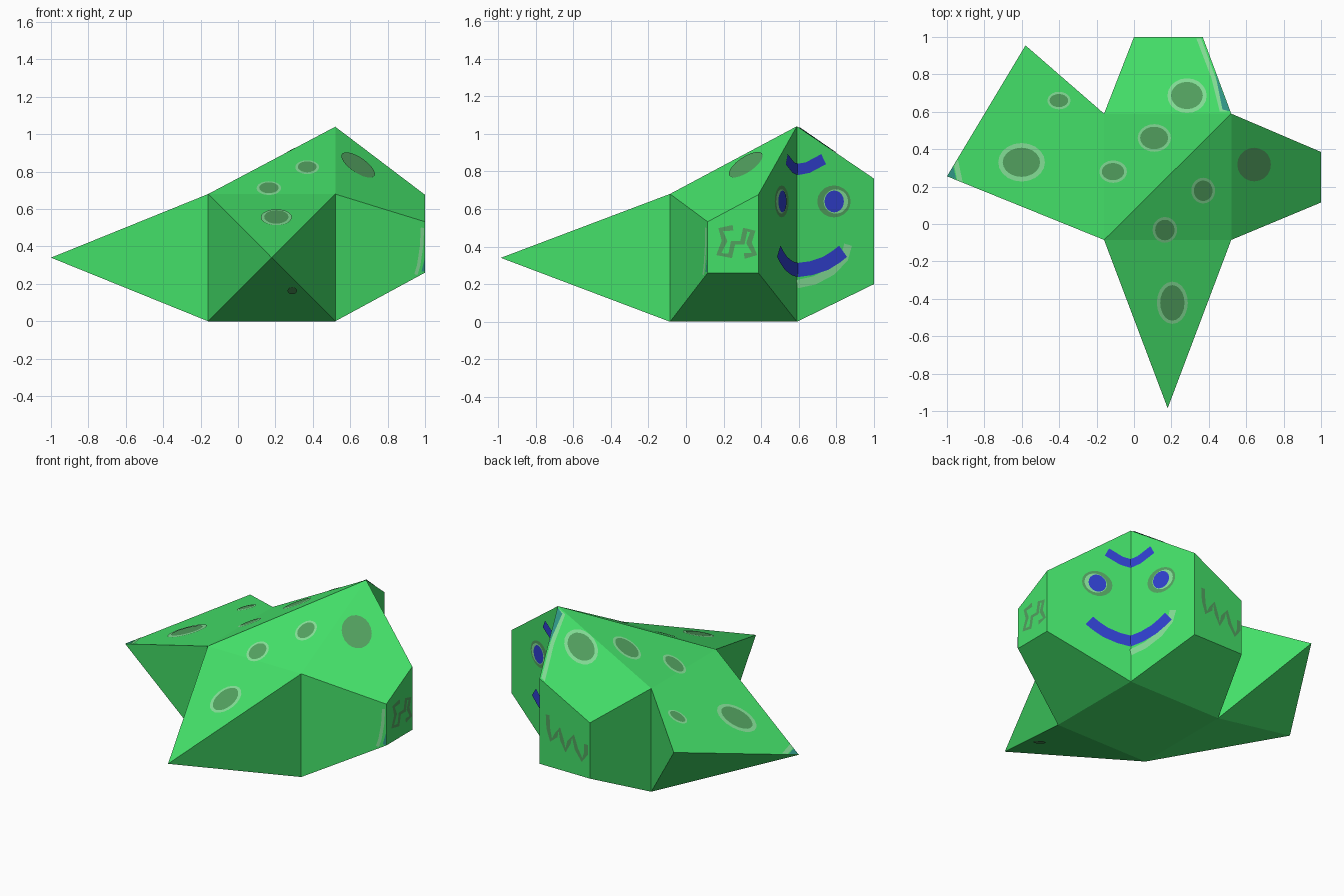
import bpy, bmesh, math
from mathutils import Vector as V

if "Cube" in bpy.data.objects:
    bpy.data.objects.remove(bpy.data.objects["Cube"])


def material(name, r, g, b):
    lin = [((c / 255 + 0.055) / 1.055) ** 2.4 for c in (r, g, b)]
    m = bpy.data.materials.new(name)
    m.diffuse_color = (*lin, 1)
    m.use_nodes = True
    m.node_tree.nodes["Principled BSDF"].inputs["Base Color"].default_value = m.diffuse_color
    return m


GREEN = material("bright_green", 68, 224, 105)
DARK = material("spot_green", 82, 160, 95)
PALE = material("pale_green", 132, 222, 150)
BLUE = material("face_blue", 48, 64, 205)
TEAL = material("teal", 48, 150, 135)
CENTRE = V((0.18, 0.255, 0.34))


def build(name, polys, mat, outward=None):
    """Mesh from point loops; faces point outward (or away from the mean point)."""
    bm = bmesh.new()
    for poly in polys:
        bm.faces.new([bm.verts.new(p) for p in poly])
    bmesh.ops.remove_doubles(bm, verts=bm.verts[:], dist=1e-5)
    bm.normal_update()
    mean = sum((v.co for v in bm.verts), V()) / len(bm.verts)
    for f in bm.faces:
        if f.normal.dot(outward or f.calc_center_median() - mean) < 0:
            f.normal_flip()
    me = bpy.data.meshes.new(name)
    bm.to_mesh(me)
    bm.free()
    me.materials.append(mat)
    ob = bpy.data.objects.new(name, me)
    bpy.context.collection.objects.link(ob)


# Central block: box corners with one raised corner
X0, X1, Y0, Y1, H, PEAK = -0.16, 0.52, -0.085, 0.59, 0.68, 1.04
fl, fr, br, bl = [V((x, y, 0)) for x, y in ((X0, Y0), (X1, Y0), (X1, Y1), (X0, Y1))]
flt, frt, blt = [p + V((0, 0, H)) for p in (fl, fr, bl)]
brt = br + V((0, 0, PEAK))
build("body", [[flt, brt, blt], [flt, frt, brt], [fl, fr, br, bl]], GREEN)


def limb(name, ring, target, s):
    """Tapered limb: the ring shrinks by s and its first corner lands on target."""
    tip = [V(target) + (p - ring[0]) * s for p in ring]
    n = len(ring)
    polys = []
    for i in range(n):
        j = (i + 1) % n
        polys.append([ring[i], ring[j]] + ([tip[j], tip[i]] if s else [tip[0]]))
    if s:
        polys.append(tip)
    build(name, polys, GREEN)


limb("front_limb", [fl, fr, frt, flt], (0.18, -0.985, 0.34), 0)
limb("right_limb", [fr, br, brt, frt], (1, 0.115, 0.26), 0.4)
limb("back_limb", [bl, br, brt, blt], (0, 1, 0.2), 0.54)

# Left wing with two points
A, W = V((-1, 0.255, 0.34)), V((-0.58, 0.955, 0.51))
build("left_wing", [[A, flt, blt, W], [W, blt, bl], [A, W, bl],
                    [A, bl, fl], [A, fl, flt]], GREEN)


# Painted plates lie on a plane given by origin, u and v
def plate(name, frame, polys, mat, lift):
    o, u, v = [V(c) for c in frame]
    n = u.cross(v).normalized()
    at = lambda p: o + u * p[0] + v * p[1]
    if n.dot(at(polys[0][0]) - CENTRE) < 0:
        n = -n
    build(name, [[at(p) + n * lift for p in poly] for poly in polys], mat, n)


def oval(x, y, rx, ry, n=20):
    return [[(x + rx * math.cos(2 * math.pi * i / n),
              y + ry * math.sin(2 * math.pi * i / n)) for i in range(n)]]


def stroke(pts, w):
    """Ribbon of width w along a path."""
    ps = [V(p) for p in pts]
    sides = []
    for i, p in enumerate(ps):
        d = (ps[min(i + 1, len(ps) - 1)] - ps[max(i - 1, 0)]).normalized()
        o = V((-d.y, d.x)) * w / 2
        sides.append((p + o, p - o))
    return [[a[0], b[0], b[1], a[1]] for a, b in zip(sides, sides[1:])]


def slope(z0, sx, sy, x0, y0):
    """Sloping plane whose plate coordinates are plain x and y."""
    return ((0, 0, z0 - sx * x0 - sy * y0), (1, 0, sx), (0, 1, sy))


wing_top = slope(H, 0.405, 0, X0, Y0)
body_left = slope(H, 0.53, 0, X0, Y0)
body_right = slope(H, 0, 0.533, X0, Y0)
front_top = slope(H, 0, 0.378, X0, Y0)
front_under = slope(0, 0, -0.378, X0, Y0)
right_top = slope(H, -0.535, 0.533, X1, Y0)
back_top = slope(H, 0.53, -0.488, X0, Y1)

# Spots with pale rims
spots = [(wing_top, -0.60, 0.33, 0.10, 0.078, 0.025),
         (wing_top, -0.40, 0.66, 0.05, 0.035, 0.012),
         (body_left, -0.11, 0.28, 0.06, 0.046, 0.014),
         (body_left, 0.11, 0.46, 0.075, 0.06, 0.014),
         (back_top, 0.285, 0.685, 0.085, 0.073, 0.02),
         (body_right, 0.37, 0.18, 0.05, 0.055, 0.014),
         (body_right, 0.165, -0.03, 0.052, 0.055, 0.014),
         (front_top, 0.205, -0.42, 0.065, 0.095, 0.018),
         (right_top, 0.64, 0.32, 0.09, 0.09, 0),
         (front_under, 0.29, -0.53, 0.025, 0.05, 0)]
for i, (frame, x, y, rx, ry, rim) in enumerate(spots):
    if rim:
        plate(f"spot_rim_{i}", frame, oval(x, y, rx + rim, ry + rim), PALE, 0.003)
    plate(f"spot_{i}", frame, oval(x, y, rx, ry), DARK, 0.005)

# Face on the two upright panels that meet at the raised corner
panels = {"right": V((0.48, -0.205, 0)).normalized(),
          "back": V((-0.155, 0.41, 0)).normalized()}
for side, u in panels.items():
    frame = (br, u, (0, 0, 1))
    plate(f"{side}_eye_ring", frame, oval(0.21, 0.64, 0.095, 0.085), DARK, 0.002)
    plate(f"{side}_eye_pale", frame, oval(0.22, 0.64, 0.07, 0.065), PALE, 0.004)
    plate(f"{side}_eye", frame, oval(0.21, 0.64, 0.055, 0.058), BLUE, 0.006)
    plate(f"{side}_brow", frame, stroke([(0, 0.81), (0.06, 0.82), (0.15, 0.865)], 0.06),
          BLUE, 0.005)
    plate(f"{side}_mouth", frame, stroke(
        [(0, 0.275), (0.08, 0.285), (0.16, 0.31), (0.22, 0.345), (0.26, 0.375)], 0.075),
        BLUE, 0.006)
    if side == "back":
        plate("mouth_pale_mark", frame, stroke(
            [(0, 0.20), (0.1, 0.22), (0.2, 0.27), (0.27, 0.34), (0.29, 0.41)], 0.045),
            PALE, 0.003)

# Squiggles on the blunt limb ends
plate("right_squiggle", ((1, 0, 0), (0, 1, 0), (0, 0, 1)), stroke(
    [(0.25, 0.5), (0.185, 0.49), (0.205, 0.43), (0.175, 0.36), (0.235, 0.35), (0.25, 0.42),
     (0.30, 0.42), (0.315, 0.49), (0.355, 0.48), (0.335, 0.42), (0.365, 0.36),
     (0.31, 0.35)], 0.03), DARK, 0.004)
plate("back_squiggle", ((0, 1, 0), (1, 0, 0), (0, 0, 1)), stroke(
    [(0.305, 0.54), (0.30, 0.45), (0.28, 0.38), (0.245, 0.42), (0.22, 0.47), (0.20, 0.40),
     (0.175, 0.34), (0.15, 0.40), (0.12, 0.45), (0.095, 0.37), (0.055, 0.31),
     (0.025, 0.36), (0.025, 0.42)], 0.028), DARK, 0.004)

# Pale and teal edge marks
plate("back_edge_stripe", back_top,
      [[(0.335, 0.99), (0.36, 0.99), (0.43, 0.80), (0.50, 0.60), (0.46, 0.60), (0.415, 0.78)]],
      PALE, 0.003)
plate("back_edge_teal", back_top, [[(0.435, 0.81), (0.515, 0.60), (0.475, 0.61)]], TEAL, 0.005)
plate("wing_tip_pale", wing_top,
      [[(-0.96, 0.315), (-0.94, 0.345), (-0.915, 0.225), (-0.945, 0.237)]], PALE, 0.003)
plate("wing_tip_teal", wing_top, [[(-0.995, 0.256), (-0.965, 0.308), (-0.95, 0.24)]], TEAL, 0.003)
right_front = ((0, Y0 - X1 * 0.417, 0), (1, 0.417, 0), (0, 0, 1))
plate("right_edge_stripe", right_front, stroke(
    [(0.985, 0.5), (0.98, 0.4), (0.965, 0.3), (0.95, 0.25)], 0.018), PALE, 0.003)
plate("right_edge_teal", right_front, [[(0.998, 0.34), (0.98, 0.265), (0.998, 0.265)]], TEAL, 0.003)
